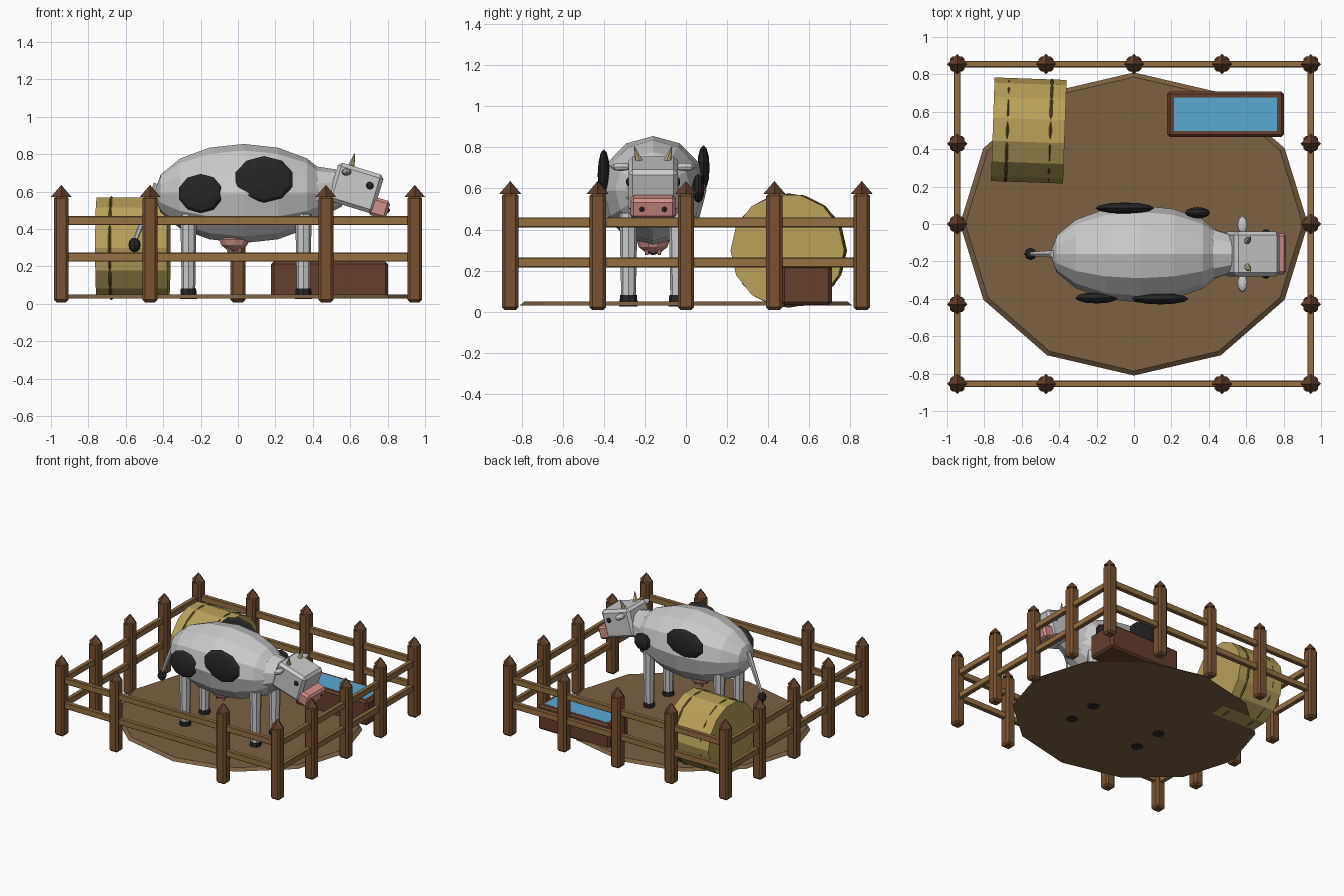
import bpy
from math import pi, radians
from mathutils import Vector

if "Cube" in bpy.data.objects:
    bpy.data.objects.remove(bpy.data.objects["Cube"])


def material(name, r, g, b):
    m = bpy.data.materials.new(name)
    m.diffuse_color = (r, g, b, 1)
    m.use_nodes = True
    m.node_tree.nodes["Principled BSDF"].inputs["Base Color"].default_value = m.diffuse_color
    return m


POST = material("post_wood", 0.19, 0.085, 0.03)
CAP = material("cap_wood", 0.12, 0.05, 0.025)
RAIL = material("rail_wood", 0.30, 0.16, 0.055)
DIRT = material("dirt", 0.20, 0.12, 0.055)
HIDE = material("hide", 0.75, 0.75, 0.73)
BLACK = material("black", 0.02, 0.02, 0.02)
PINK = material("pink", 0.65, 0.28, 0.25)
HORN = material("horn", 0.55, 0.45, 0.25)
HAY = material("hay", 0.48, 0.36, 0.10)
TWINE = material("twine", 0.14, 0.09, 0.03)
TROUGH = material("trough_wood", 0.13, 0.05, 0.027)
WATER = material("water", 0.10, 0.40, 0.65)


def finish(name, mat, rot=(0, 0, 0), scale=(1, 1, 1)):
    o = bpy.context.object
    o.name = name
    o.rotation_euler = rot
    o.scale = scale
    o.data.materials.append(mat)
    return o


def box(name, loc, size, mat, bevel=0.0, rot=(0, 0, 0)):
    bpy.ops.mesh.primitive_cube_add(size=1, location=loc)
    o = finish(name, mat, rot, size)
    bpy.ops.object.transform_apply(location=False, rotation=False, scale=True)
    if bevel:
        b = o.modifiers.new("bevel", "BEVEL")
        b.width = bevel
        b.segments = 1
    return o


def ball(name, loc, radii, mat, seg=10, rings=6, rot=(0, 0, 0)):
    bpy.ops.mesh.primitive_uv_sphere_add(segments=seg, ring_count=rings, radius=1, location=loc)
    return finish(name, mat, rot, radii)


def rod(name, a, b, r1, r2, mat, n=8):
    a, b = Vector(a), Vector(b)
    d = b - a
    bpy.ops.mesh.primitive_cone_add(vertices=n, radius1=r1, radius2=r2,
                                    depth=d.length, location=(a + b) / 2)
    return finish(name, mat, d.to_track_quat("Z", "Y").to_euler())


# Dirt patch
bpy.ops.mesh.primitive_cone_add(vertices=12, radius1=1, radius2=0.97, depth=0.02,
                                end_fill_type="TRIFAN", location=(0, 0, 0.04))
finish("dirt_patch", DIRT, scale=(0.93, 0.81, 1))

# Fence posts with pointed caps; the front row has no middle post
FX, FY = 0.945, 0.855
spots = [(x, FY) for x in (-FX, -0.47, 0, 0.47, FX)]
spots += [(x, -FY) for x in (-FX, -0.47, 0.47, FX)]
spots += [(s * FX, y) for s in (-1, 1) for y in (-0.43, 0, 0.43)]
for x, y in spots:
    box("fence_post", (x, y, 0.293), (0.08, 0.08, 0.57), POST, 0.014)
    rod("post_cap", (x, y, 0.572), (x, y, 0.636), 0.055, 0, CAP, 4)

# Fence rails
for z in (0.445, 0.25):
    for s in (-1, 1):
        box("long_rail", (0, s * FY, z), (2 * FX, 0.035, 0.048), RAIL, 0.004)
        box("side_rail", (s * FX, 0, z - 0.01), (0.035, 2 * FY, 0.048), RAIL, 0.004)

# Cow body, neck and udder
CY = -0.16
ball("cow_body", (0.03, CY, 0.59), (0.265, 0.26, 0.48), HIDE, 12, 8, (0, pi / 2, 0))
rod("cow_neck", (0.36, CY, 0.59), (0.54, CY, 0.62), 0.16, 0.10, HIDE, 10)
ball("udder", (-0.02, CY, 0.345), (0.085, 0.08, 0.062), PINK)
for dx in (-0.03, 0.03):
    for dy in (-0.03, 0.03):
        rod("teat", (-0.02 + dx, CY + dy, 0.31), (-0.02 + dx, CY + dy, 0.275), 0.013, 0.008, PINK, 6)

# Legs and hooves
for x in (-0.265, 0.35):
    for y in (CY - 0.12, CY + 0.12):
        rod("leg", (x, y, 0.075), (x, y, 0.48), 0.036, 0.044, HIDE)
        rod("hoof", (x, y, 0.025), (x, y, 0.082), 0.045, 0.041, BLACK)

# Hide patches
for x, y, z, rx, rz in ((-0.20, -0.395, 0.59, 0.12, 0.105), (0.14, -0.40, 0.665, 0.16, 0.125),
                        (-0.05, 0.085, 0.70, 0.165, 0.11), (0.34, 0.06, 0.60, 0.07, 0.07)):
    ball("hide_patch", (x, y, z), (rx, rz, 0.03), BLACK, 10, 6, (pi / 2, 0, 0))

# Head and muzzle
tilt = (0, radians(17), 0)
box("cow_head", (0.63, CY, 0.62), (0.255, 0.24, 0.215), HIDE, 0.02, tilt)
box("muzzle", (0.755, CY, 0.513), (0.10, 0.22, 0.10), PINK, 0.015, tilt)
for s in (-1, 1):
    ball("nostril", (0.80, CY + s * 0.055, 0.50), (0.012, 0.014, 0.014), BLACK, 8, 5)
    ball("eye", (0.705, CY + s * 0.12, 0.632), (0.02, 0.012, 0.02), BLACK, 8, 6)
    ball("ear", (0.58, CY + s * 0.155, 0.705), (0.027, 0.052, 0.02), HIDE, 8, 6)
    rod("horn", (0.60, CY + s * 0.065, 0.72), (0.625, CY + s * 0.092, 0.805), 0.023, 0.002, HORN, 6)

# Tail and tuft
rod("tail", (-0.43, CY, 0.64), (-0.55, CY, 0.34), 0.022, 0.012, HIDE, 6)
ball("tail_tuft", (-0.553, CY, 0.315), (0.033, 0.033, 0.04), BLACK, 8, 6)

# Round hay bale with twine
BX, BY, BZ = -0.562, 0.50, 0.298
yaw = radians(-2)
bpy.ops.mesh.primitive_cylinder_add(vertices=14, radius=0.277, depth=0.385, location=(BX, BY, BZ))
finish("hay_bale", HAY, (0, pi / 2, yaw))
for dx in (-0.115, 0.115):
    bpy.ops.mesh.primitive_torus_add(major_segments=20, minor_segments=5, major_radius=0.27,
                                     minor_radius=0.008, location=(BX + dx, BY, BZ))
    finish("bale_twine", TWINE, (0, pi / 2, yaw))

# Water trough
box("trough", (0.49, 0.587, 0.13), (0.625, 0.245, 0.195), TROUGH, 0.015)
box("trough_water", (0.49, 0.587, 0.2185), (0.55, 0.18, 0.02), WATER)
